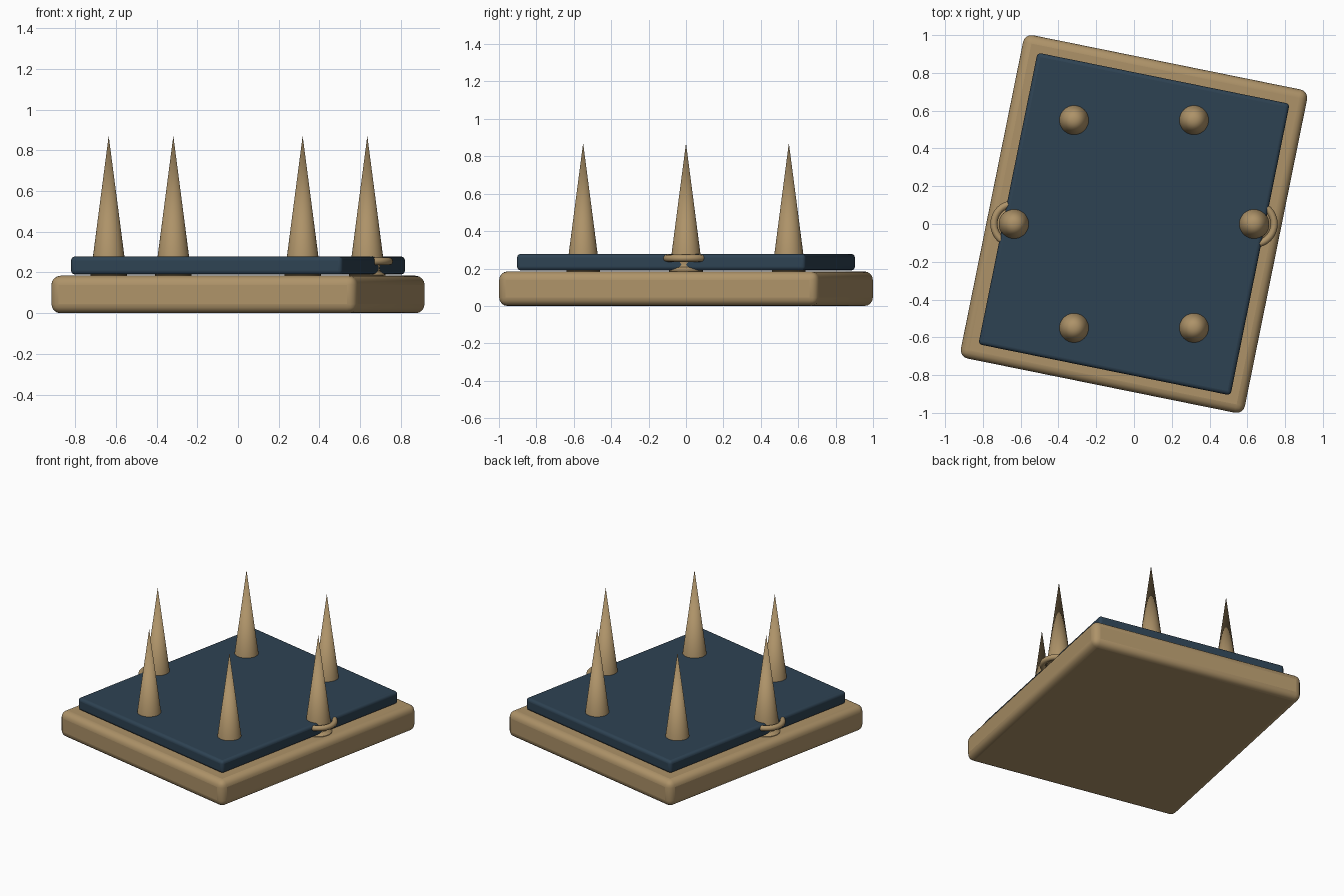
import bpy, math

if "Cube" in bpy.data.objects:
    bpy.data.objects.remove(bpy.data.objects["Cube"])

def material(name, rgb):
    m = bpy.data.materials.new(name)
    m.diffuse_color = (*rgb, 1)
    m.use_nodes = True
    m.node_tree.nodes["Principled BSDF"].inputs["Base Color"].default_value = m.diffuse_color
    return m

TAN = material("tan", (0.42, 0.29, 0.14))
BLUE = material("dark blue", (0.027, 0.055, 0.086))
TURN = -0.2  # the boards are turned slightly clockwise

def finish(name, mat):
    o = bpy.context.object
    o.name = name
    o.data.materials.clear()
    o.data.materials.append(mat)
    bpy.ops.object.shade_smooth_by_angle(angle=math.radians(35))
    return o

def board(name, w, l, z0, z1, bevel, mat):
    bpy.ops.mesh.primitive_cube_add(size=1, location=(0, 0, (z0 + z1) / 2))
    o = bpy.context.object
    o.scale = (w, l, z1 - z0)
    bpy.ops.object.transform_apply(location=False, rotation=False, scale=True)
    o.rotation_euler.z = TURN
    b = o.modifiers.new("rounded edges", 'BEVEL')
    b.width = bevel
    b.segments = 4
    finish(name, mat)

# rounded base and the thinner panel floating just above it
board("base", 1.534, 1.746, 0.0, 0.184, 0.045, TAN)
board("top_panel", 1.362, 1.575, 0.19, 0.278, 0.02, BLUE)

# turned foot and stem, collar, and tall spike
FOOT = [(0, 0.178), (0.09, 0.178), (0.09, 0.188), (0.078, 0.197),
        (0.064, 0.207), (0.06, 0.22), (0.063, 0.235), (0.066, 0.255), (0, 0.255)]

def lathe(name, profile, x, y, n=32):
    verts, faces = [], []
    for r, z in profile:
        for i in range(n):
            a = 2 * math.pi * i / n
            verts.append((r * math.cos(a), r * math.sin(a), z))
    for j in range(len(profile) - 1):
        for i in range(n):
            k = (i + 1) % n
            faces.append((j * n + i, j * n + k, (j + 1) * n + k, (j + 1) * n + i))
    me = bpy.data.meshes.new(name)
    me.from_pydata(verts, [], faces)
    o = bpy.data.objects.new(name, me)
    bpy.context.collection.objects.link(o)
    o.location = (x, y, 0)
    bpy.ops.object.select_all(action='DESELECT')
    o.select_set(True)
    bpy.context.view_layer.objects.active = o
    # weld the poles where the profile meets the axis
    bpy.ops.object.mode_set(mode='EDIT')
    bpy.ops.mesh.select_all(action='SELECT')
    bpy.ops.mesh.remove_doubles(threshold=0.0001)
    bpy.ops.object.mode_set(mode='OBJECT')
    finish(name, TAN)

# six spikes on a regular hexagon
for i in range(6):
    a = i * math.pi / 3
    x, y = 0.635 * math.cos(a), 0.635 * math.sin(a)
    lathe(f"spike_foot_{i + 1}", FOOT, x, y)
    bpy.ops.mesh.primitive_torus_add(location=(x, y, 0.255), major_radius=0.107,
                                     minor_radius=0.019, major_segments=40, minor_segments=12)
    finish(f"collar_{i + 1}", TAN)
    z0, z1 = 0.25, 0.871
    bpy.ops.mesh.primitive_cone_add(vertices=32, radius1=0.081, radius2=0, depth=z1 - z0,
                                    location=(x, y, (z0 + z1) / 2))
    finish(f"spike_{i + 1}", TAN)
